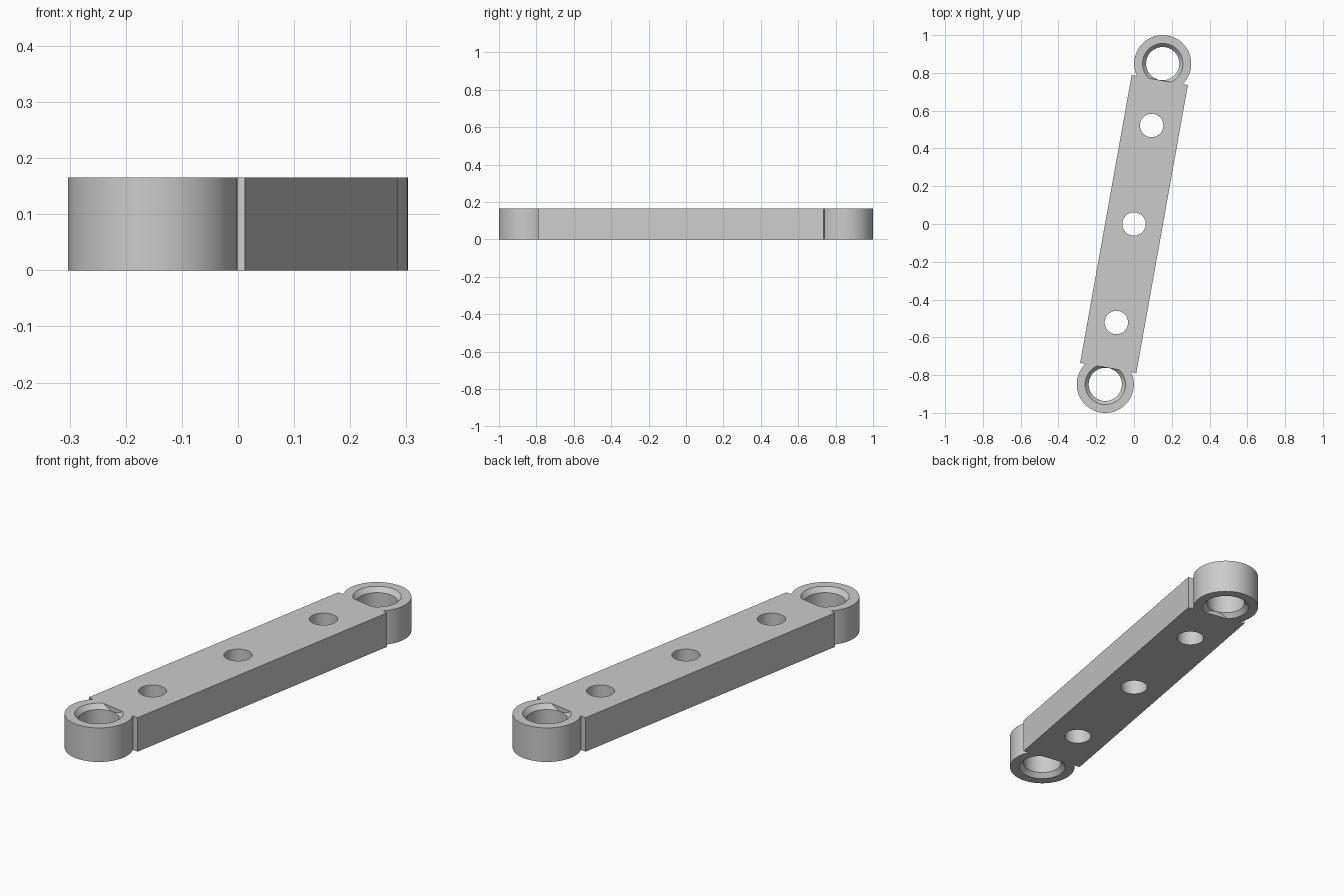
import bpy, bmesh, math
from mathutils import Matrix, Vector

if "Cube" in bpy.data.objects:
    bpy.data.objects.remove(bpy.data.objects["Cube"], do_unlink=True)

HEIGHT = 0.165
EYE_DIST, EYE_R, BORE_R, MOUTH_R, CHAMFER = 0.8625, 0.151, 0.088, 0.107, 0.022
BAR_HALF_LEN, BAR_HALF_WIDTH = 0.774, 0.151
HOLE_DIST, HOLE_R = 0.53, 0.062
TILT = -math.atan2(0.152, 0.849)
SIDES = 96

grey = bpy.data.materials.new("light_grey")
grey.use_nodes = True
colour = (0.6, 0.6, 0.6, 1)
grey.diffuse_color = colour
grey.node_tree.nodes["Principled BSDF"].inputs["Base Color"].default_value = colour


def make_object(name, bm):
    bmesh.ops.recalc_face_normals(bm, faces=bm.faces)
    mesh = bpy.data.meshes.new(name)
    bm.to_mesh(mesh)
    bm.free()
    mesh.materials.append(grey)
    obj = bpy.data.objects.new(name, mesh)
    bpy.context.collection.objects.link(obj)
    return obj


def lathe(name, profile, y):
    """Turn a closed (radius, z) profile around a vertical axis at the given y."""
    bm = bmesh.new()
    verts = [bm.verts.new((r, y, z)) for r, z in profile]
    edges = [bm.edges.new((v, verts[(i + 1) % len(verts)])) for i, v in enumerate(verts)]
    bmesh.ops.spin(bm, geom=verts + edges, cent=(0, y, 0), axis=(0, 0, 1),
                   angle=math.tau, steps=SIDES, use_merge=True)
    bmesh.ops.remove_doubles(bm, verts=bm.verts, dist=1e-5)
    return make_object(name, bm)


def combine(target, tool, operation):
    """Apply a boolean and discard the tool."""
    mod = target.modifiers.new("join", "BOOLEAN")
    mod.operation = operation
    mod.solver = "EXACT"
    mod.object = tool
    bpy.context.view_layer.objects.active = target
    bpy.ops.object.modifier_apply(modifier=mod.name)
    bpy.data.objects.remove(tool, do_unlink=True)


# Straight bar
bm = bmesh.new()
bmesh.ops.create_cube(bm, size=1)
bmesh.ops.scale(bm, verts=bm.verts, vec=(2 * BAR_HALF_WIDTH, 2 * BAR_HALF_LEN, HEIGHT))
bmesh.ops.translate(bm, verts=bm.verts, vec=(0, 0, HEIGHT / 2))
bar = make_object("link_bar", bm)

# Round eyes with a chamfered bore, merged into each end
eye_profile = [(EYE_R, 0), (EYE_R, HEIGHT), (MOUTH_R, HEIGHT), (BORE_R, HEIGHT - CHAMFER),
               (BORE_R, CHAMFER), (MOUTH_R, 0)]
for side in (-1, 1):
    combine(bar, lathe("end_eye", eye_profile, side * EYE_DIST), "UNION")

# Three plain through holes
for side in (-1, 0, 1):
    bm = bmesh.new()
    bmesh.ops.create_cone(bm, cap_ends=True, segments=SIDES, radius1=HOLE_R, radius2=HOLE_R,
                          depth=2 * HEIGHT,
                          matrix=Matrix.Translation(Vector((0, side * HOLE_DIST, HEIGHT / 2))))
    combine(bar, make_object("hole_cutter", bm), "DIFFERENCE")

# Turn the whole link and smooth the round walls
bar.data.transform(Matrix.Rotation(TILT, 4, "Z"))
bpy.ops.object.select_all(action="DESELECT")
bar.select_set(True)
bpy.context.view_layer.objects.active = bar
bpy.ops.object.shade_smooth_by_angle(angle=math.radians(30))
